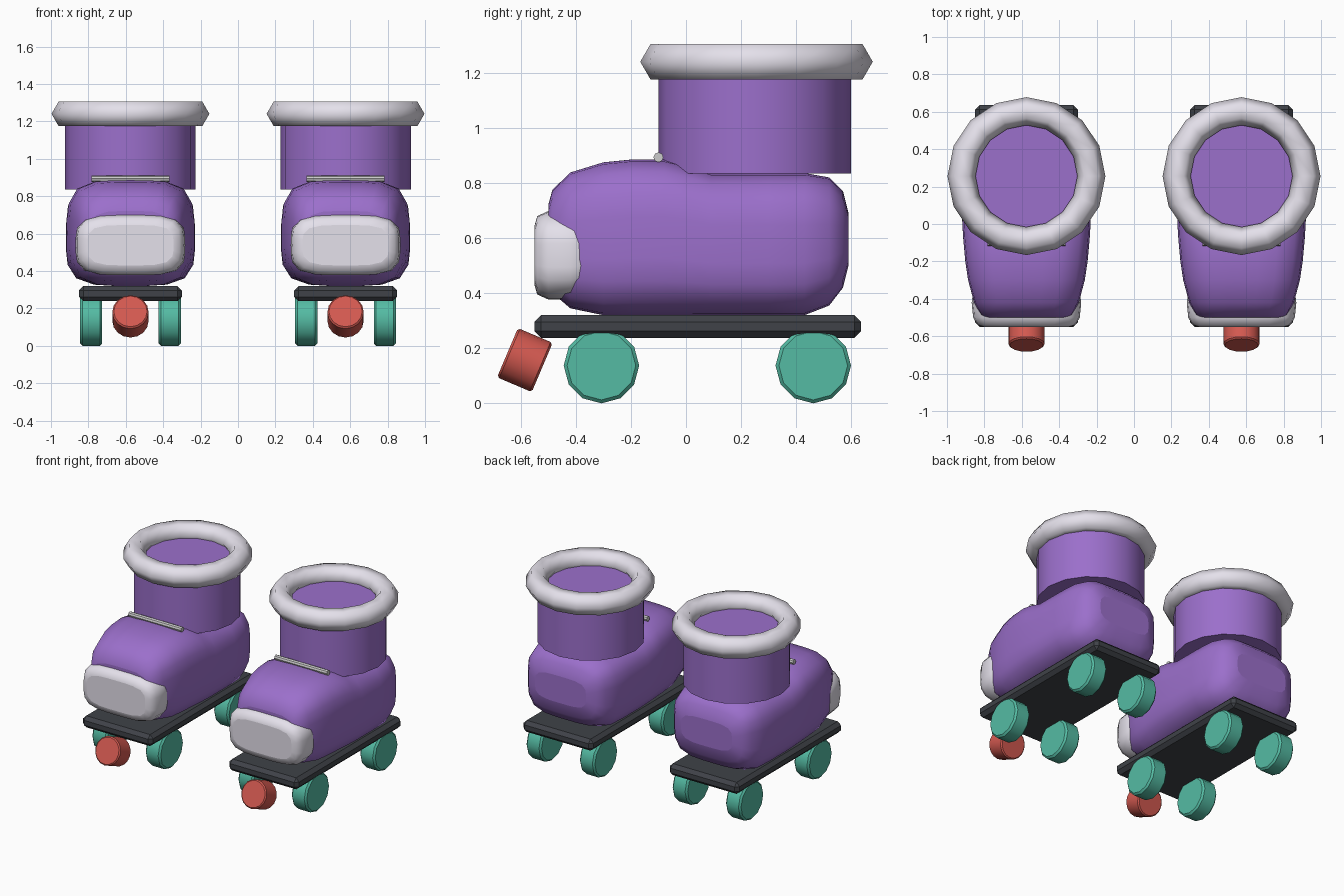
import bpy, math
from math import pi, cos, sin, radians

if "Cube" in bpy.data.objects:
    bpy.data.objects.remove(bpy.data.objects["Cube"])


def material(name, rgb):
    m = bpy.data.materials.new(name)
    m.diffuse_color = (*rgb, 1)
    m.use_nodes = True
    m.node_tree.nodes["Principled BSDF"].inputs["Base Color"].default_value = m.diffuse_color
    return m


PURPLE = material("purple", (0.33, 0.16, 0.60))
PALE = material("pale_trim", (0.78, 0.75, 0.83))
DARK = material("dark_plate", (0.05, 0.055, 0.065))
TEAL = material("teal", (0.09, 0.50, 0.37))
RED = material("red", (0.65, 0.10, 0.08))


def finish(ob, name, mat=None, bevel=0, segments=1, angle=40):
    ob.name = name
    if mat:
        ob.data.materials.append(mat)
    bpy.ops.object.select_all(action='DESELECT')
    ob.select_set(True)
    bpy.context.view_layer.objects.active = ob
    bpy.ops.object.transform_apply(location=False, rotation=False, scale=True)
    if bevel:
        b = ob.modifiers.new("bevel", 'BEVEL')
        b.width, b.segments = bevel, segments
        b.limit_method, b.angle_limit = 'ANGLE', radians(40)
    if angle:
        bpy.ops.object.shade_smooth_by_angle(angle=radians(angle))
    return ob


def cylinder(name, r, depth, loc, rot, mat, sides, bevel=0):
    bpy.ops.mesh.primitive_cylinder_add(vertices=sides, radius=r, depth=depth,
                                        location=loc, rotation=rot)
    return finish(bpy.context.object, name, mat, bevel)


def loft(name, x, stations, mat, n=24, power=4):
    """Rounded-box sections (y, half width, bottom z, top z) joined along y."""
    verts, faces = [], []
    for y, hw, z0, z1 in stations:
        for i in range(n):
            a = 2 * pi * i / n
            c, s = cos(a), sin(a)
            k = (abs(c) ** power + abs(s) ** power) ** (-1 / power)
            verts.append((x + hw * c * k, y, (z0 + z1) / 2 + (z1 - z0) / 2 * s * k))
    for r in range(len(stations) - 1):
        for i in range(n):
            j = (i + 1) % n
            faces.append((r * n + i, (r + 1) * n + i, (r + 1) * n + j, r * n + j)[::-1])
    faces.append(tuple(range(n)))
    faces.append(tuple(range(len(verts) - n, len(verts)))[::-1])
    me = bpy.data.meshes.new(name)
    me.from_pydata(verts, [], faces)
    ob = bpy.data.objects.new(name, me)
    bpy.context.collection.objects.link(ob)
    return finish(ob, name, mat, angle=50)


BOOT = [(-0.50, 0.22, 0.44, 0.72), (-0.485, 0.245, 0.40, 0.775),
        (-0.42, 0.28, 0.345, 0.838), (-0.30, 0.312, 0.32, 0.875),
        (-0.20, 0.327, 0.32, 0.885), (-0.08, 0.338, 0.32, 0.885),
        (0.0, 0.343, 0.32, 0.866), (0.09, 0.345, 0.32, 0.836),
        (0.30, 0.345, 0.32, 0.836), (0.43, 0.335, 0.32, 0.836),
        (0.52, 0.305, 0.355, 0.82), (0.57, 0.265, 0.42, 0.77),
        (0.59, 0.20, 0.50, 0.69)]
TOE = [(-0.55, 0.23, 0.43, 0.645), (-0.54, 0.262, 0.395, 0.68),
       (-0.50, 0.285, 0.377, 0.698), (-0.42, 0.293, 0.377, 0.698),
       (-0.36, 0.285, 0.40, 0.68), (-0.33, 0.24, 0.43, 0.65)]

for side, x in (("left", -0.575), ("right", 0.575)):
    # boot, toe cap and ankle cuff
    loft(side + "_boot", x, BOOT, PURPLE)
    loft(side + "_toe_cap", x, TOE, PALE)
    cylinder(side + "_cuff", 0.349, 0.385, (x, 0.25, 1.0275), (0, 0, 0), PURPLE, 16)
    # padded collar
    bpy.ops.mesh.primitive_torus_add(location=(x, 0.256, 1.24), major_radius=0.347,
                                     minor_radius=0.075, major_segments=16,
                                     minor_segments=6)
    finish(bpy.context.object, side + "_collar", PALE, angle=70)
    # lace bar
    cylinder(side + "_lace", 0.018, 0.415, (x, -0.1, 0.893), (0, pi / 2, 0), None, 8)
    # sole plate
    bpy.ops.mesh.primitive_cube_add(size=1, location=(x, 0.0425, 0.279))
    bpy.context.object.scale = (0.55, 1.185, 0.082)
    finish(bpy.context.object, side + "_plate", DARK, bevel=0.024, angle=0)
    # wheels
    for end, y in (("front", -0.307), ("rear", 0.462)):
        for pos, dx in (("a", -0.21), ("b", 0.21)):
            cylinder(f"{side}_{end}_wheel_{pos}", 0.137, 0.118, (x + dx, y, 0.137),
                     (0, pi / 2, 0), TEAL, 12, bevel=0.012)
    # toe stop
    cylinder(side + "_toe_stop", 0.097, 0.137, (x, -0.585, 0.157),
             (radians(90 - 23), 0, 0), RED, 16, bevel=0.008)
